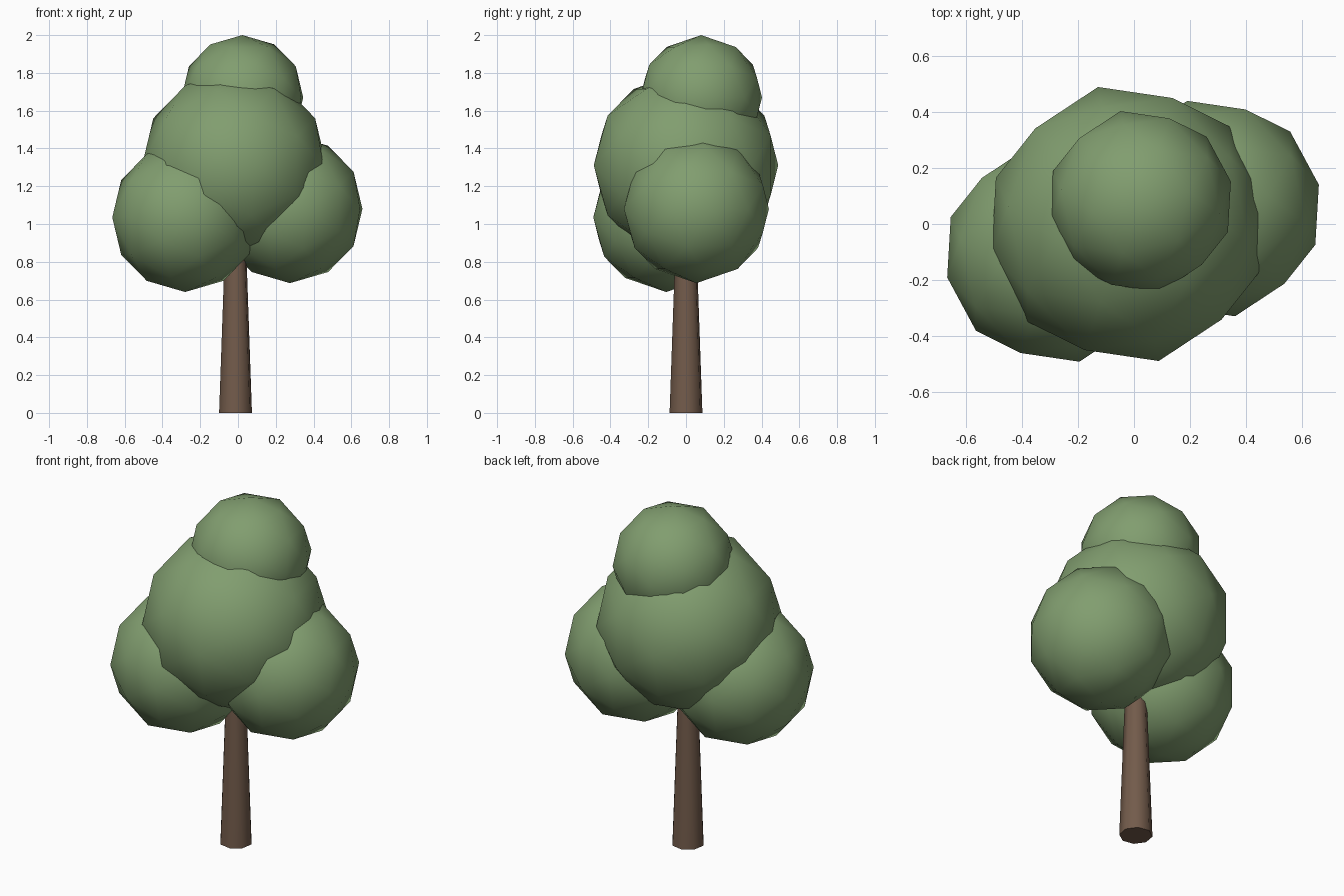
import bpy, bmesh, math
from mathutils import Matrix

if "Cube" in bpy.data.objects:
    bpy.data.objects.remove(bpy.data.objects["Cube"])

TURN = Matrix.Rotation(math.radians(12.5), 4, 'Z')      # whole tree is turned slightly
EDGE_UP = Matrix.Rotation(-math.atan(2 / (1 + math.sqrt(5))), 4, 'Y')  # icosphere with an edge facing up


def material(name, color):
    mat = bpy.data.materials.new(name)
    mat.diffuse_color = color
    mat.use_nodes = True
    mat.node_tree.nodes["Principled BSDF"].inputs["Base Color"].default_value = mat.diffuse_color
    return mat


def add_object(name, bm, location, mat):
    mesh = bpy.data.meshes.new(name)
    bm.to_mesh(mesh)
    bm.free()
    obj = bpy.data.objects.new(name, mesh)
    obj.location = location
    mesh.materials.append(mat)
    bpy.context.collection.objects.link(obj)
    return obj


leaf = material("leaf_green", (0.22, 0.34, 0.16, 1))
bark = material("bark_brown", (0.17, 0.105, 0.07, 1))

# Foliage: low-poly balls with smooth shading
for name, location, radius in (
    ("foliage_main", (-0.02, 0.0, 1.31), 0.50),
    ("foliage_left", (-0.28, -0.105, 1.035), 0.395),
    ("foliage_right", (0.275, 0.055, 1.08), 0.393),
    ("foliage_top", (0.023, 0.08, 1.67), 0.33),
):
    bm = bmesh.new()
    bmesh.ops.create_icosphere(bm, subdivisions=2, radius=radius, matrix=TURN @ EDGE_UP)
    for face in bm.faces:
        face.smooth = True
    add_object(name, bm, location, leaf)

# Trunk: tapered eight-sided column running up into the foliage
height = 0.95
bm = bmesh.new()
bmesh.ops.create_cone(bm, cap_ends=True, segments=8, radius1=0.089, radius2=0.055,
                      depth=height, matrix=TURN)
for face in bm.faces:
    face.smooth = len(face.verts) == 4
add_object("trunk", bm, (-0.013, 0.0, height / 2), bark)
